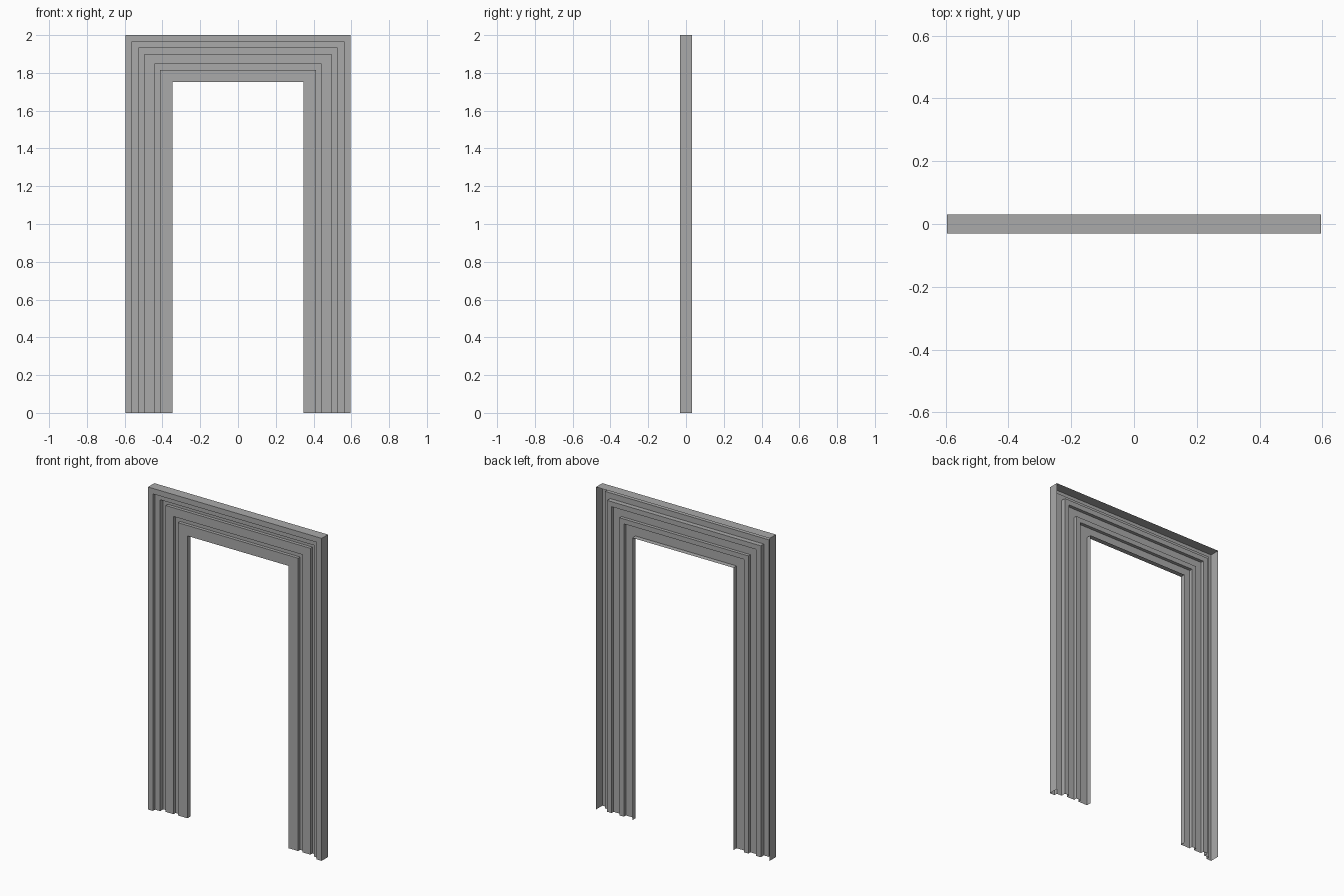
import bpy
import bmesh

cube = bpy.data.objects.get("Cube")
if cube:
    bpy.data.objects.remove(cube)

HALF_WIDTH, HEIGHT, BACK = 0.596, 2.0, 0.031

# Moulding bands from the outer edge inward: (inner offset, front depth)
BANDS = [(0.034, -0.031), (0.069, -0.01), (0.10, 0.02),
         (0.154, 0.0), (0.184, 0.02), (0.249, 0.0)]

# Stepped profile: outer wall, bands, inner wall; open at the back
profile = [(0.0, BACK)]
start = 0.0
for end, depth in BANDS:
    profile += [(start, depth), (end, depth)]
    start = end
profile.append((start, BACK))


def jamb_path(bm, offset, y):
    """Up one jamb, across the head and down the other, with mitred corners."""
    x, top = HALF_WIDTH - offset, HEIGHT - offset
    return [bm.verts.new((px, y, pz))
            for px, pz in ((-x, 0), (-x, top), (x, top), (x, 0))]


# Sweep the profile around the opening
bm = bmesh.new()
paths = [jamb_path(bm, offset, y) for offset, y in profile]
for outer, inner in zip(paths, paths[1:]):
    for i in range(3):
        bm.faces.new((outer[i], inner[i], inner[i + 1], outer[i + 1]))
bm.normal_update()

mesh = bpy.data.meshes.new("door_architrave")
bm.to_mesh(mesh)
bm.free()
architrave = bpy.data.objects.new("door_architrave", mesh)
bpy.context.collection.objects.link(architrave)

# Plain grey finish
grey = bpy.data.materials.new("plain_grey")
grey.use_nodes = True
colour = (0.4, 0.4, 0.4, 1.0)
grey.diffuse_color = colour
grey.node_tree.nodes["Principled BSDF"].inputs["Base Color"].default_value = colour
mesh.materials.append(grey)
